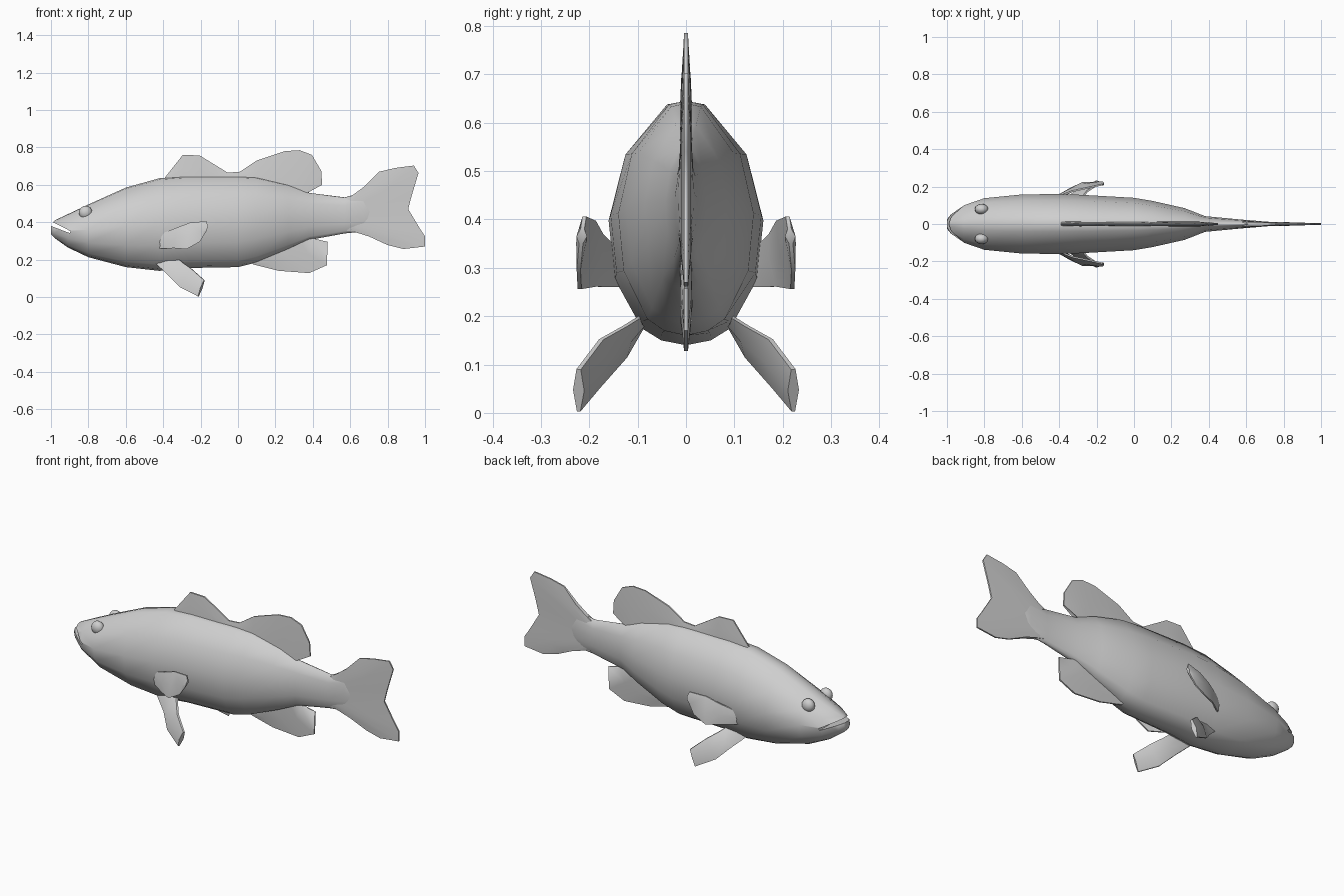
import bpy
import bmesh
from math import radians
from mathutils import Vector

cube = bpy.data.objects.get("Cube")
if cube:
    bpy.data.objects.remove(cube, do_unlink=True)

# One plain grey for the whole fish
grey = bpy.data.materials.new("pale_grey")
grey.use_nodes = True
grey.diffuse_color = (0.62, 0.62, 0.62, 1)
grey.node_tree.nodes["Principled BSDF"].inputs["Base Color"].default_value = grey.diffuse_color


def activate(obj):
    bpy.ops.object.select_all(action='DESELECT')
    obj.select_set(True)
    bpy.context.view_layer.objects.active = obj


def smooth(obj, angle=50):
    activate(obj)
    bpy.ops.object.shade_smooth_by_angle(angle=radians(angle))


def loft(name, rings):
    """Skin a row of equal rings and cap both ends."""
    bm = bmesh.new()
    rows = [[bm.verts.new(p) for p in ring] for ring in rings]
    count = len(rows[0])
    for a, b in zip(rows, rows[1:]):
        for i in range(count):
            j = (i + 1) % count
            bm.faces.new((a[i], a[j], b[j], b[i]))
    bm.faces.new(rows[0])
    bm.faces.new(rows[-1])
    bmesh.ops.recalc_face_normals(bm, faces=bm.faces)
    mesh = bpy.data.meshes.new(name)
    bm.to_mesh(mesh)
    bm.free()
    mesh.materials.append(grey)
    obj = bpy.data.objects.new(name, mesh)
    bpy.context.collection.objects.link(obj)
    return obj


def fin(name, ribs, thickness, normal=(0, 1, 0)):
    """Tapered blade: every rib runs from one edge to the other."""
    n = Vector(normal).normalized()
    rings = []
    for start, end in ribs:
        a, b = Vector(start), Vector(end)
        stops = [(a, thickness[0]), ((a + b) / 2, thickness[1]), (b, thickness[2])]
        rings.append([p + n * t for p, t in stops] +
                     [p - n * t for p, t in reversed(stops)])
    obj = loft(name, rings)
    smooth(obj)
    return obj


def flat_fin(name, ribs, thickness):
    """Fin on the centre plane, ribs given as base x, z and tip x, z."""
    return fin(name, [((a, 0, b), (c, 0, d)) for a, b, c, d in ribs], thickness)


def mirror_sides(obj):
    mod = obj.modifiers.new("Mirror", 'MIRROR')
    mod.use_axis = (False, True, False)


# Body: stations of x, bottom, top and half width
half_section = [(0, 1), (.25, .97), (.8, .55), (1, .04),
                (.92, -.45), (.57, -.86), (.32, -.96), (0, -1)]
section = half_section + [(-y, z) for y, z in half_section[-2:0:-1]]
stations = [
    (-1, .335, .385, .025), (-.98, .315, .41, .05), (-.91, .265, .443, .1),
    (-.8, .213, .495, .138), (-.6, .16, .585, .158), (-.42, .14, .635, .16),
    (-.28, .155, .645, .156), (0, .16, .645, .14), (.1, .185, .64, .123),
    (.27, .255, .60, .085), (.38, .305, .557, .042), (.57, .34, .533, .024),
    (.67, .35, .56, .016), (.72, .39, .52, .01), (.735, .43, .48, .006),
]
body = loft("body", [
    [(x, y * w, (lo + hi) / 2 + z * (hi - lo) / 2) for y, z in section]
    for x, lo, hi, w in stations])

# Open mouth: a thin wedge cut into the snout
mouth = loft("mouth_cutter", [
    [(-1.05, y, .431), (-.895, y, .352), (-.9, y, .342), (-1.05, y, .399)]
    for y in (-.3, .3)])
cut = body.modifiers.new("Mouth", 'BOOLEAN')
cut.operation = 'DIFFERENCE'
cut.solver = 'EXACT'
cut.object = mouth
activate(body)
bpy.ops.object.modifier_apply(modifier=cut.name)
bpy.data.objects.remove(mouth, do_unlink=True)
smooth(body)

# Eyes
for side, label in ((1, "left"), (-1, "right")):
    bpy.ops.mesh.primitive_uv_sphere_add(
        segments=16, ring_count=8, radius=.036, location=(-.815, side * .079, .452))
    eye = bpy.context.object
    eye.name = label + "_eye"
    eye.scale = (1, .8, 1)
    eye.data.materials.append(grey)
    smooth(eye)

# Fins on the centre plane
flat_fin("dorsal_fin", [
    (-.39, .62, -.39, .64), (-.29, .62, -.295, .76), (-.2, .62, -.205, .757),
    (-.06, .62, -.055, .665), (.01, .62, .01, .67), (.1, .61, .1, .73),
    (.2, .59, .25, .78), (.26, .57, .33, .785), (.3, .56, .395, .76),
    (.33, .55, .445, .675), (.34, .54, .45, .6), (.345, .54, .37, .565),
], (.013, .01, .004))

flat_fin("anal_fin", [
    (.05, .2, .08, .175), (.12, .23, .22, .14), (.2, .27, .38, .128),
    (.27, .3, .475, .17), (.32, .32, .48, .295), (.34, .33, .415, .31),
], (.014, .011, .004))

flat_fin("tail_fin", [
    (.58, .525, .66, .575), (.6, .515, .755, .67), (.61, .505, .84, .69),
    (.62, .495, .94, .703), (.62, .485, .965, .663), (.63, .46, .928, .54),
    (.63, .44, .91, .47), (.63, .42, .97, .37), (.62, .4, 1, .325),
    (.62, .39, 1, .27), (.61, .38, .885, .257), (.6, .37, .8, .278),
    (.58, .355, .66, .343),
], (.014, .01, .004))

# Paired fins, upper edge then lower edge from root to tip
pectoral = fin("pectoral_fins", [
    ((-.43, .135, .33), (-.42, .135, .26)),
    ((-.33, .175, .37), (-.34, .19, .261)),
    ((-.26, .19, .397), (-.275, .22, .256)),
    ((-.17, .21, .406), (-.205, .222, .295)),
    ((-.16, .214, .38), (-.17, .217, .35)),
], (.004, .011, .004))
mirror_sides(pectoral)

pelvic = fin("pelvic_fins", [
    ((-.32, .085, .205), (-.445, .085, .185)),
    ((-.29, .125, .18), (-.37, .125, .115)),
    ((-.25, .175, .152), (-.31, .18, .053)),
    ((-.18, .222, .09), (-.212, .222, .003)),
], (.005, .013, .004), (-.45, .89, .1))
mirror_sides(pelvic)
